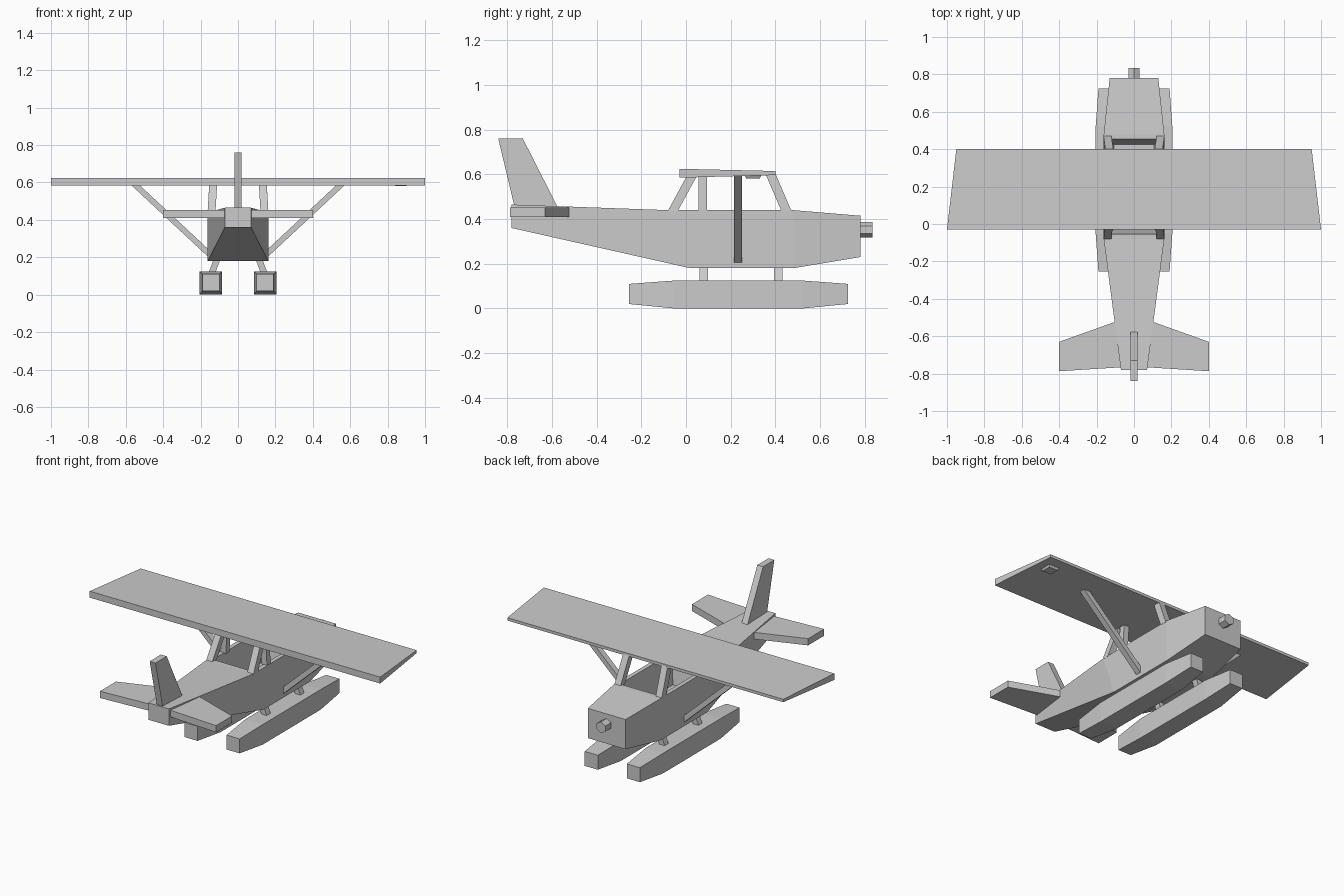
import bpy
import bmesh
from math import sin, cos, tau
from mathutils import Vector

cube = bpy.data.objects.get("Cube")
if cube:
    bpy.data.objects.remove(cube, do_unlink=True)

grey = bpy.data.materials.new("light grey")
grey.use_nodes = True
colour = (0.6, 0.6, 0.6, 1)
grey.diffuse_color = colour
grey.node_tree.nodes["Principled BSDF"].inputs["Base Color"].default_value = colour


def loft(name, rings, mirror=False, edit=None):
    """Skin a row of matching rings, cap both ends, optionally mirror in x."""
    bm = bmesh.new()
    rows = [[bm.verts.new(p) for p in ring] for ring in rings]
    n = len(rows[0])
    for a, b in zip(rows, rows[1:]):
        for i in range(n):
            j = (i + 1) % n
            bm.faces.new((a[i], a[j], b[j], b[i]))
    bm.faces.new(rows[0])
    bm.faces.new(rows[-1])
    bmesh.ops.recalc_face_normals(bm, faces=bm.faces)
    if edit:
        edit(bm)
    mesh = bpy.data.meshes.new(name)
    bm.to_mesh(mesh)
    bm.free()
    mesh.materials.append(grey)
    obj = bpy.data.objects.new(name, mesh)
    bpy.context.collection.objects.link(obj)
    if mirror:
        obj.modifiers.new("Mirror", 'MIRROR').use_clip = False
    return obj


def section(y, half, low, high, x=0, y_low=None):
    """Upright rectangle across the body; y_low slants its bottom edge."""
    yb = y if y_low is None else y_low
    return [(x - half, yb, low), (x + half, yb, low),
            (x + half, y, high), (x - half, y, high)]


def beam(name, start, end, sx, sy):
    """Slanted bar with level ends, one on each side."""
    corners = [(-1, -1), (1, -1), (1, 1), (-1, 1)]
    rings = [[Vector(p) + Vector((cx * sx / 2, cy * sy / 2, 0))
              for cx, cy in corners] for p in (start, end)]
    return loft(name, rings, mirror=True)


def open_cockpit(bm):
    """Sink the deck between the pillars into a tapered cockpit."""
    deck = [f for f in bm.faces if f.normal.z > 0.9
            and 0 < f.calc_center_median().y < 0.4]
    bmesh.ops.inset_individual(bm, faces=deck, thickness=0.037)
    bmesh.ops.inset_individual(bm, faces=deck, thickness=0.04, depth=-0.18)


# Body, tail at -y and nose at +y
loft("fuselage", [
    section(-0.78, 0.07, 0.36, 0.465),
    section(-0.08, 0.162, 0.18, 0.44, y_low=0.02),
    section(0.48, 0.162, 0.18, 0.44),
    section(0.78, 0.13, 0.23, 0.415)], edit=open_cockpit)

# Wing, tapering in thickness towards its leading edge
loft("wing", [section(-0.03, 1.0, 0.585, 0.625),
              section(0.40, 0.95, 0.597, 0.615)])

# Small lamp under one wing tip
loft("wing_lamp", [
    [(0.87 + a * h, 0.30 + b * h, z)
     for a, b in ((-1, -1), (1, -1), (1, 1), (-1, 1))]
    for h, z in ((0.04, 0.6), (0.03, 0.582))])

# Tail surfaces
fin = [(-0.84, 0.76), (-0.73, 0.76), (-0.57, 0.445), (-0.765, 0.445)]
loft("tail_fin", [[(x, y, z) for y, z in fin] for x in (-0.02, 0.02)])
loft("tailplane", [
    [(x, back, 0.41), (x, front, 0.41), (x, front, 0.452), (x, back, 0.452)]
    for x, back, front in ((-0.4, -0.787, -0.63), (-0.05, -0.765, -0.505),
                           (0.05, -0.765, -0.505), (0.4, -0.787, -0.63))])

# Cabin pillars and wing struts
beam("front_pillars", (0.142, 0.45, 0.435), (0.132, 0.378, 0.603), 0.042, 0.045)
beam("middle_pillars", (0.142, 0.075, 0.435), (0.132, 0.075, 0.6), 0.036, 0.036)
beam("rear_pillars", (0.142, -0.06, 0.435), (0.132, 0.03, 0.6), 0.042, 0.045)
beam("wing_struts", (0.14, 0.232, 0.205), (0.555, 0.232, 0.592), 0.045, 0.036)

# Floats and their legs
loft("floats", [section(y, half, low, high, x=0.145) for y, half, low, high in (
    (-0.255, 0.045, 0.02, 0.11), (-0.05, 0.06, 0, 0.125),
    (0.52, 0.06, 0, 0.125), (0.725, 0.045, 0.02, 0.11))], mirror=True)
for place, y in (("rear", 0.08), ("front", 0.412)):
    beam(place + "_float_legs", (0.142, y, 0.11), (0.108, y, 0.2), 0.036, 0.038)

# Six-sided propeller hub
loft("propeller_hub", [
    [(0.035 * sin(tau * i / 6), y, 0.352 + 0.035 * cos(tau * i / 6))
     for i in range(6)] for y in (0.77, 0.835)])
